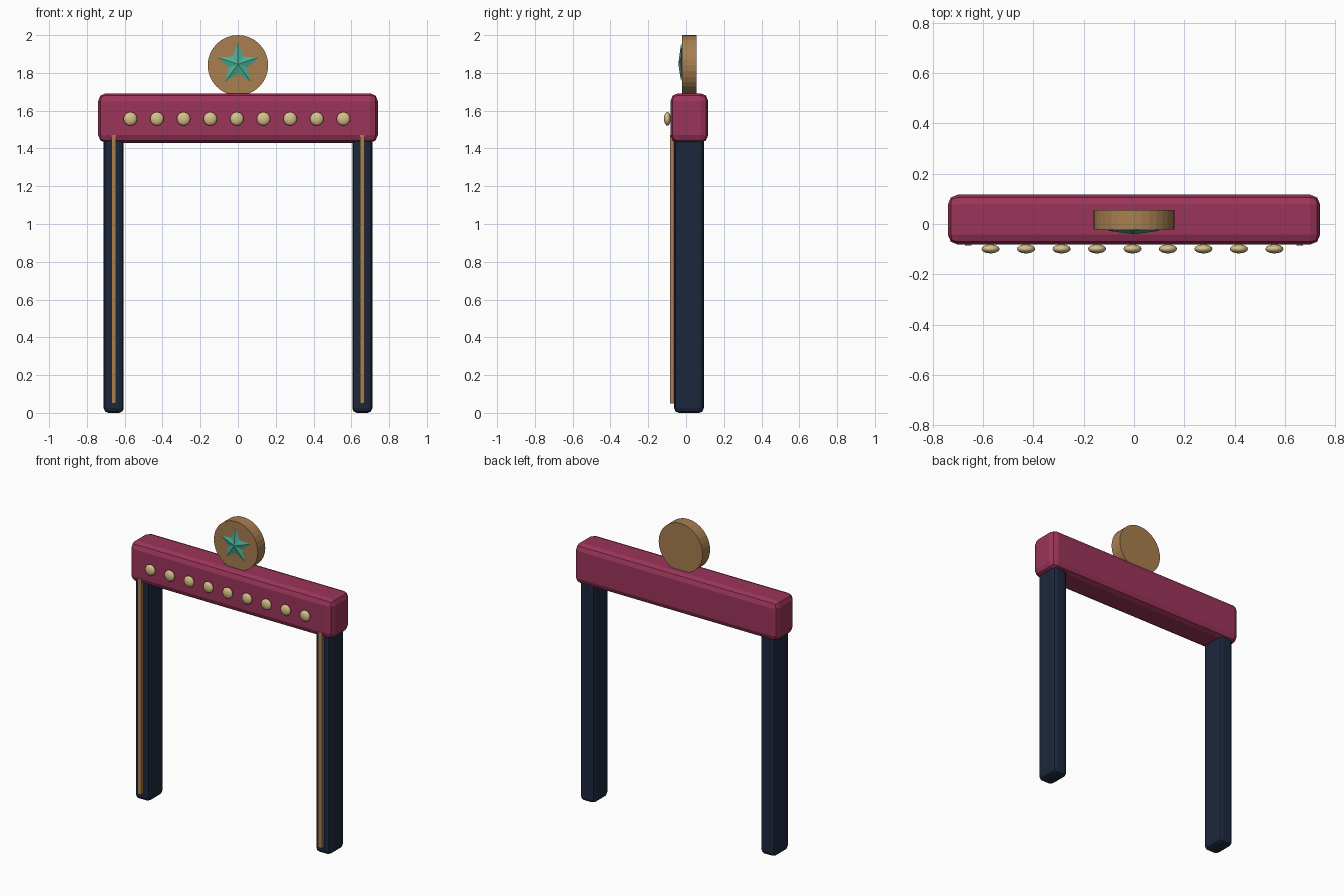
import bpy, bmesh
from math import sin, cos, pi
from mathutils import Matrix

if "Cube" in bpy.data.objects:
    bpy.data.objects.remove(bpy.data.objects["Cube"])


def material(name, rgb):
    m = bpy.data.materials.new(name)
    m.diffuse_color = (*rgb, 1)
    m.use_nodes = True
    m.node_tree.nodes["Principled BSDF"].inputs["Base Color"].default_value = m.diffuse_color
    return m


MAGENTA = material("magenta", (0.33, 0.035, 0.10))
NAVY = material("navy", (0.012, 0.02, 0.045))
BRONZE = material("bronze", (0.39, 0.21, 0.08))
CREAM = material("cream", (0.68, 0.53, 0.25))
TEAL = material("teal", (0.07, 0.43, 0.31))


def make(name, bm, mat):
    bmesh.ops.recalc_face_normals(bm, faces=bm.faces)
    me = bpy.data.meshes.new(name)
    bm.to_mesh(me)
    bm.free()
    me.materials.append(mat)
    ob = bpy.data.objects.new(name, me)
    bpy.context.collection.objects.link(ob)
    return ob


def box(name, lo, hi, mat, bevel=0.0):
    bm = bmesh.new()
    bmesh.ops.create_cube(bm, size=1)
    for v in bm.verts:
        v.co = [(a + b) / 2 + c * (b - a) for a, b, c in zip(lo, hi, v.co)]
    ob = make(name, bm, mat)
    if bevel:
        mod = ob.modifiers.new("rounded_edges", 'BEVEL')
        mod.width = bevel
        mod.segments = 2
    return ob


# Crossbeam
box("crossbeam", (-0.74, -0.082, 1.43), (0.74, 0.117, 1.692), MAGENTA, 0.04)

# Legs with a thin trim strip down the front
for side, x in (("left", -0.658), ("right", 0.658)):
    box(side + "_leg", (x - 0.053, -0.063, 0), (x + 0.053, 0.094, 1.5), NAVY, 0.025)
    box(side + "_leg_trim", (x - 0.013, -0.086, 0.05), (x + 0.013, -0.055, 1.47), BRONZE)

# Row of flattened bulbs
for i in range(9):
    bm = bmesh.new()
    bmesh.ops.create_uvsphere(bm, u_segments=16, v_segments=10, radius=1)
    bmesh.ops.transform(bm, verts=bm.verts,
                        matrix=Matrix.Translation((-0.006 + (i - 4) * 0.141, -0.099, 1.557))
                        @ Matrix.Diagonal((0.036, 0.018, 0.036, 1)))
    ob = make(f"bulb_{i + 1}", bm, CREAM)
    ob.data.shade_smooth()

# Round medallion
bm = bmesh.new()
bmesh.ops.create_cone(bm, cap_ends=True, segments=32, radius1=0.16, radius2=0.16, depth=0.078)
bmesh.ops.transform(bm, verts=bm.verts,
                    matrix=Matrix.Translation((0, 0.017, 1.84)) @ Matrix.Rotation(pi / 2, 4, 'X'))
make("medallion", bm, BRONZE)

# Faceted star, raised in the middle
bm = bmesh.new()
cz, cy = 1.846, -0.026
rim = []
for i in range(10):
    r = 0.113 if i % 2 == 0 else 0.05
    a = i * pi / 5
    rim.append(bm.verts.new((r * sin(a), cy, cz + r * cos(a))))
front = bm.verts.new((0, cy - 0.015, cz))
back = bm.verts.new((0, cy + 0.015, cz))
for i in range(10):
    a, b = rim[i], rim[(i + 1) % 10]
    bm.faces.new((a, b, front))
    bm.faces.new((b, a, back))
make("star", bm, TEAL)
